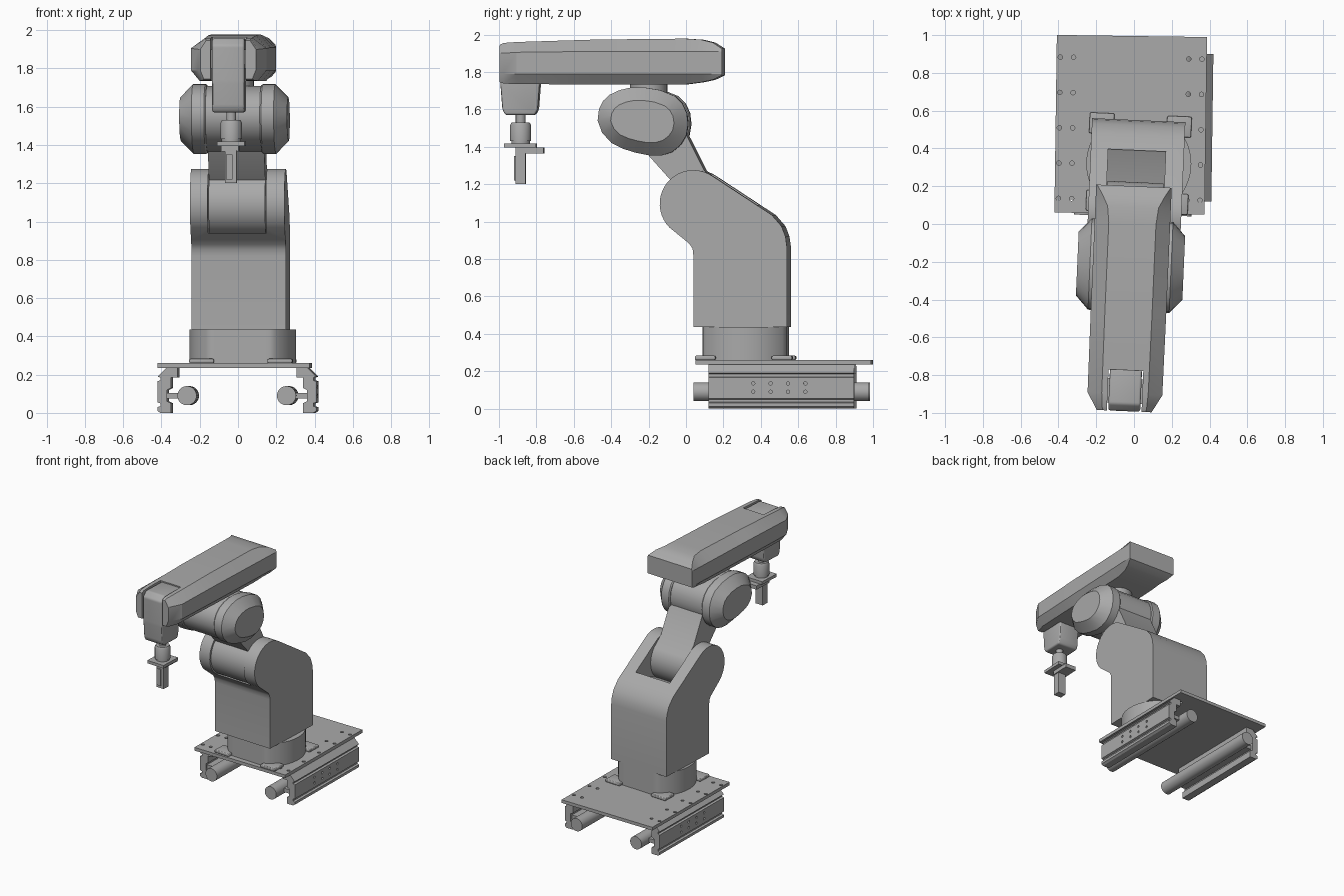
import bpy, bmesh, math
from mathutils import Matrix, Vector

cube = bpy.data.objects.get("Cube")
if cube:
    bpy.data.objects.remove(cube, do_unlink=True)

grey = bpy.data.materials.new("machine_grey")
grey.use_nodes = True
COLOUR = (0.4, 0.4, 0.4, 1)
grey.diffuse_color = COLOUR
grey.node_tree.nodes["Principled BSDF"].inputs["Base Color"].default_value = COLOUR


def yaw_about(x, y, degrees):
    move = Matrix.Translation((x, y, 0))
    return move @ Matrix.Rotation(math.radians(degrees), 4, "Z") @ move.inverted()


BASE = yaw_about(0, 0.52, -0.8)
ARM = yaw_about(0.005, 0.2, -2.5)
parts = []


def loft(name, rings, frame, bevel=0):
    """Skin a list of equal-length 3D outlines and cap both ends."""
    bm = bmesh.new()
    loops = [[bm.verts.new(frame @ Vector(p)) for p in ring] for ring in rings]
    n = len(loops[0])
    for a, b in zip(loops, loops[1:]):
        for i in range(n):
            j = (i + 1) % n
            bm.faces.new((a[i], a[j], b[j], b[i]))
    bm.faces.new(loops[0][::-1])
    bm.faces.new(loops[-1])
    bmesh.ops.recalc_face_normals(bm, faces=bm.faces)
    if bevel:
        bmesh.ops.bevel(bm, geom=bm.edges[:], offset=bevel, segments=3,
                        profile=0.5, affect="EDGES", clamp_overlap=True)
    mesh = bpy.data.meshes.new(name)
    bm.to_mesh(mesh)
    bm.free()
    mesh.materials.append(grey)
    ob = bpy.data.objects.new(name, mesh)
    bpy.context.collection.objects.link(ob)
    parts.append(ob)
    return ob


def side_prism(name, outline, x0, x1, frame, bevel=0):
    return loft(name, [[(x, y, z) for y, z in outline] for x in (x0, x1)], frame, bevel)


def box(name, lo, hi, frame, bevel=0):
    outline = [(lo[1], lo[2]), (hi[1], lo[2]), (hi[1], hi[2]), (lo[1], hi[2])]
    return side_prism(name, outline, lo[0], hi[0], frame, bevel)


def arc(cy, cz, r, start, end, steps):
    angles = [math.radians(start + (end - start) * i / steps) for i in range(steps + 1)]
    return [(cy + r * math.cos(a), cz + r * math.sin(a)) for a in angles]


def rod(name, start, axis, sections, frame, sides=32):
    """Round part along an axis; sections are (distance, radius) pairs."""
    circle = arc(0, 0, 1, 0, 360 - 360 / sides, sides - 1)
    rings = []
    for d, r in sections:
        ring = []
        for u, v in circle:
            p = [u * r, v * r]
            p.insert(axis, d)
            ring.append(Vector(start) + Vector(p))
        rings.append(ring)
    return loft(name, rings, frame)


def cut(target, cutters):
    for cutter in cutters:
        mod = target.modifiers.new("cut", "BOOLEAN")
        mod.operation, mod.solver, mod.object = "DIFFERENCE", "EXACT", cutter
        bpy.context.view_layer.objects.active = target
        bpy.ops.object.modifier_apply(modifier=mod.name)
        parts.remove(cutter)
        bpy.data.objects.remove(cutter, do_unlink=True)


# Base plate with two double rows of bolt holes
plate = box("base_plate", (-0.415, 0.055, 0.235), (0.38, 0.995, 0.26), BASE)
cut(plate, [rod("hole", (x, 0.13 + 0.187 * row, 0), 2, [(0.2, 0.012), (0.3, 0.012)], BASE, 12)
            for x in (-0.395, -0.325, 0.285, 0.355) for row in range(5)])

# Side rails, each with drilled outer face and a round bar inside
RAIL = [(0.415, 0.01), (0.415, 0.03), (0.4, 0.035), (0.4, 0.05), (0.415, 0.055),
        (0.415, 0.165), (0.4, 0.17), (0.4, 0.185), (0.415, 0.19), (0.37, 0.235),
        (0.31, 0.235), (0.31, 0.185), (0.345, 0.185), (0.345, 0.13), (0.365, 0.12),
        (0.365, 0.06), (0.345, 0.05), (0.345, 0.0), (0.4, 0.0)]
for label, s in (("left", 1), ("right", -1)):
    rail = loft(label + "_rail", [[(s * x, y, z) for x, z in RAIL] for y in (0.125, 0.905)], BASE)
    cut(rail, [rod("hole", (s * 0.415, 0.365 + 0.093 * i, z), 0, [(-0.015, 0.009), (0.015, 0.009)], BASE, 12)
               for i in range(4) for z in (0.09, 0.135)])
    rod(label + "_bar", (s * 0.26, 0, 0.09), 1, [(0.045, 0.05), (0.98, 0.05)], BASE)
    box(label + "_bar_mount", (s * 0.3, 0.14, 0.075), (s * 0.37, 0.89, 0.105), BASE)

# Turntable: a drum flattened at front and back, on four feet
drum = [(0.02 + u, 0.32 + max(-0.225, min(0.225, v))) for u, v in arc(0, 0, 0.278, 2.5, 357.5, 71)]
loft("turntable", [[(x, y, z) for x, y in drum] for z in (0.26, 0.437)], ARM)
for x in (-0.185, 0.225):
    for y in (0.115, 0.525):
        box("turntable_foot", (x - 0.065, y - 0.055, 0.26), (x + 0.065, y + 0.055, 0.283), ARM, 0.008)

# Lower column with rounded shoulder and a slot for the link
SHOULDER = (0.05, 1.095)
column_outline = ([(0.05, 0.437), (0.55, 0.437), (0.55, 0.87), (0.543, 0.92), (0.522, 0.975), (0.47, 1.035)]
                  + arc(*SHOULDER, 0.18, 57, 225, 20)
                  + [(0.0, 0.905), (0.03, 0.88), (0.046, 0.855), (0.05, 0.82)])
column = side_prism("lower_column", column_outline, -0.237, 0.257, ARM)
cut(column, [side_prism("slot", [(-0.3, 0.94), (0.1, 0.94), (0.39, 1.06), (0.39, 1.4), (-0.3, 1.4)],
                        -0.145, 0.16, ARM)])

# Link from shoulder to elbow
link_outline = arc(*SHOULDER, 0.172, 135, 400, 30) + [(0.105, 1.272), (-0.02, 1.52), (-0.28, 1.5), (-0.2, 1.36)]
side_prism("shoulder_link", link_outline, -0.14, 0.155, ARM)

# Elbow hub with chamfered side caps
ELBOW = (-0.222, 1.535)
elbow = [(-0.464, 1.54), (-0.457, 1.6), (-0.435, 1.645), (-0.4, 1.678), (-0.346, 1.703),
         (-0.285, 1.717), (-0.22, 1.718), (-0.13, 1.703), (-0.05, 1.67), (-0.01, 1.63),
         (0.013, 1.58), (0.02, 1.52), (0.01, 1.46), (-0.02, 1.41), (-0.065, 1.372),
         (-0.12, 1.354), (-0.18, 1.352), (-0.26, 1.368), (-0.33, 1.39), (-0.39, 1.42), (-0.44, 1.475)]


def elbow_ring(x, ky, kz):
    return [(x, ELBOW[0] + (y - ELBOW[0]) * ky, ELBOW[1] + (z - ELBOW[1]) * kz) for y, z in elbow]


loft("elbow_hub", [elbow_ring(x, 0.95, 0.95) for x in (-0.16, 0.16)], ARM)
for label, s in (("left", 1), ("right", -1)):
    loft(label + "_elbow_cap", [elbow_ring(s * x, ky, kz) for x, ky, kz in
                                ((0.142, 0.97, 0.97), (0.15, 1, 1), (0.215, 1, 1), (0.282, 0.7, 0.62))], ARM)
rod("forearm_pivot", (0, -0.2, 0), 2, [(1.6, 0.1), (1.76, 0.1)], ARM)


# Forearm: chamfered section swept along its length
def forearm_ring(y, w, low, high, inset, top):
    half = [(w - inset * 0.6, low), (w, 1.79), (w, high), (w - inset, top)]
    return [(x, y, z) for x, z in half] + [(-x, y, z) for x, z in half[::-1]]


forearm = loft("forearm", [forearm_ring(*r) for r in (
    (-0.992, 0.145, 1.745, 1.9, 0.03, 1.945), (-0.97, 0.158, 1.738, 1.9, 0.04, 1.955),
    (-0.9, 0.198, 1.735, 1.905, 0.075, 1.96), (-0.48, 0.2, 1.733, 1.91, 0.075, 1.973),
    (0.0, 0.2, 1.733, 1.91, 0.075, 1.978), (0.09, 0.2, 1.745, 1.91, 0.065, 1.972),
    (0.15, 0.2, 1.758, 1.91, 0.035, 1.957), (0.2, 0.2, 1.782, 1.91, 0.005, 1.925))], ARM)
cut(forearm, [box("wrist_slot", (-0.092, -1.1, 1.6), (0.092, -0.775, 2.1), ARM)])

# Wrist body with a rounded nose, hanging from the forearm slot
wrist = [(-0.965, 1.57), (-0.805, 1.57), (-0.79, 1.6), (-0.78, 1.73), (-0.77, 1.957), (-0.955, 1.957), (-0.992, 1.92), (-0.99, 1.73), (-0.98, 1.6)]
side_prism("wrist", wrist, -0.085, 0.085, ARM, 0.012)
box("wrist_axle", (-0.13, -0.95, 1.8), (0.13, -0.82, 1.9), ARM)

# Tool: stepped spindle, offset plates and gripper finger
TOOL = (0.012, -0.885, 0)
rod("tool_spindle", TOOL, 2, [(1.4, 0.05), (1.43, 0.05), (1.43, 0.056), (1.515, 0.056), (1.53, 0.048),
                              (1.53, 0.026), (1.58, 0.026)], ARM)
box("upper_tool_plate", (-0.06, -0.97, 1.395), (0.085, -0.8, 1.418), ARM)
box("lower_tool_plate", (-0.04, -0.91, 1.365), (0.05, -0.76, 1.395), ARM)
box("gripper_finger", (-0.02, -0.912, 1.2), (0.042, -0.857, 1.37), ARM)
box("gripper_tip", (-0.014, -0.92, 1.22), (0.02, -0.9, 1.35), ARM)

# Smooth the rounded surfaces, keep hard edges
bpy.ops.object.select_all(action="DESELECT")
for ob in parts:
    ob.select_set(True)
bpy.context.view_layer.objects.active = parts[0]
bpy.ops.object.shade_smooth_by_angle(angle=math.radians(28))
